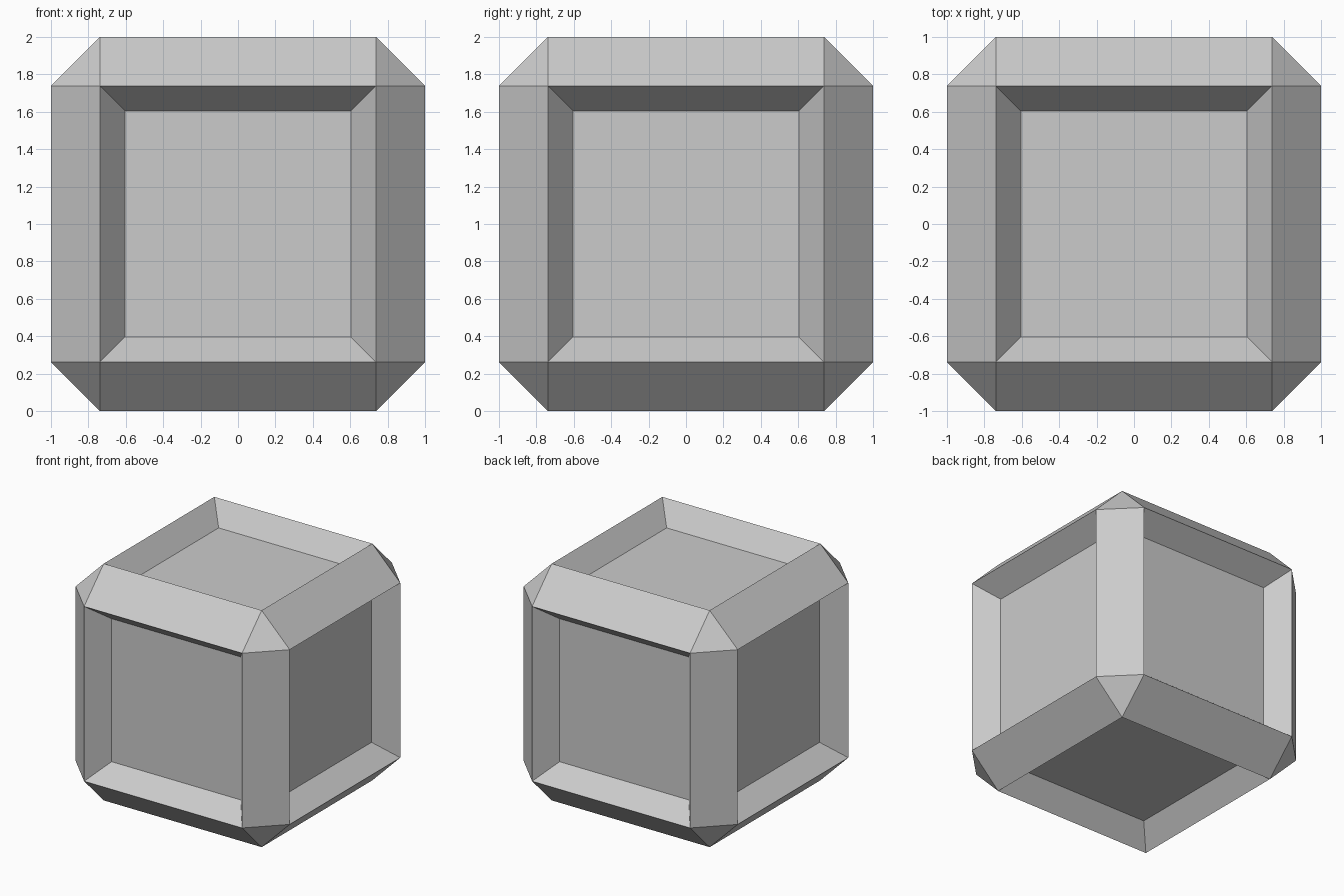
import bpy, bmesh
from mathutils import Matrix

if "Cube" in bpy.data.objects:
    bpy.data.objects.remove(bpy.data.objects["Cube"])

CHAMFER = 0.262   # width of the cut along every cube edge
INSET = 0.134     # sideways slope of the pocket walls
DEPTH = 0.175     # depth of the recessed panels

bm = bmesh.new()

# Cube resting on z = 0
bmesh.ops.create_cube(bm, size=2, matrix=Matrix.Translation((0, 0, 1)))

# Chamfered edges with triangular corners
bmesh.ops.bevel(bm, geom=bm.edges[:], offset=CHAMFER, offset_type='OFFSET',
                segments=1, profile=0.5, affect='EDGES')
bm.normal_update()

# Recessed panel with sloped walls on each of the six sides
sides = [f for f in bm.faces if max(abs(c) for c in f.normal) > 0.99]
bmesh.ops.inset_individual(bm, faces=sides, thickness=INSET, depth=-DEPTH,
                           use_even_offset=True)
bmesh.ops.recalc_face_normals(bm, faces=bm.faces[:])

mesh = bpy.data.meshes.new("panelled_crate")
bm.to_mesh(mesh)
bm.free()
crate = bpy.data.objects.new("panelled_crate", mesh)
bpy.context.collection.objects.link(crate)
